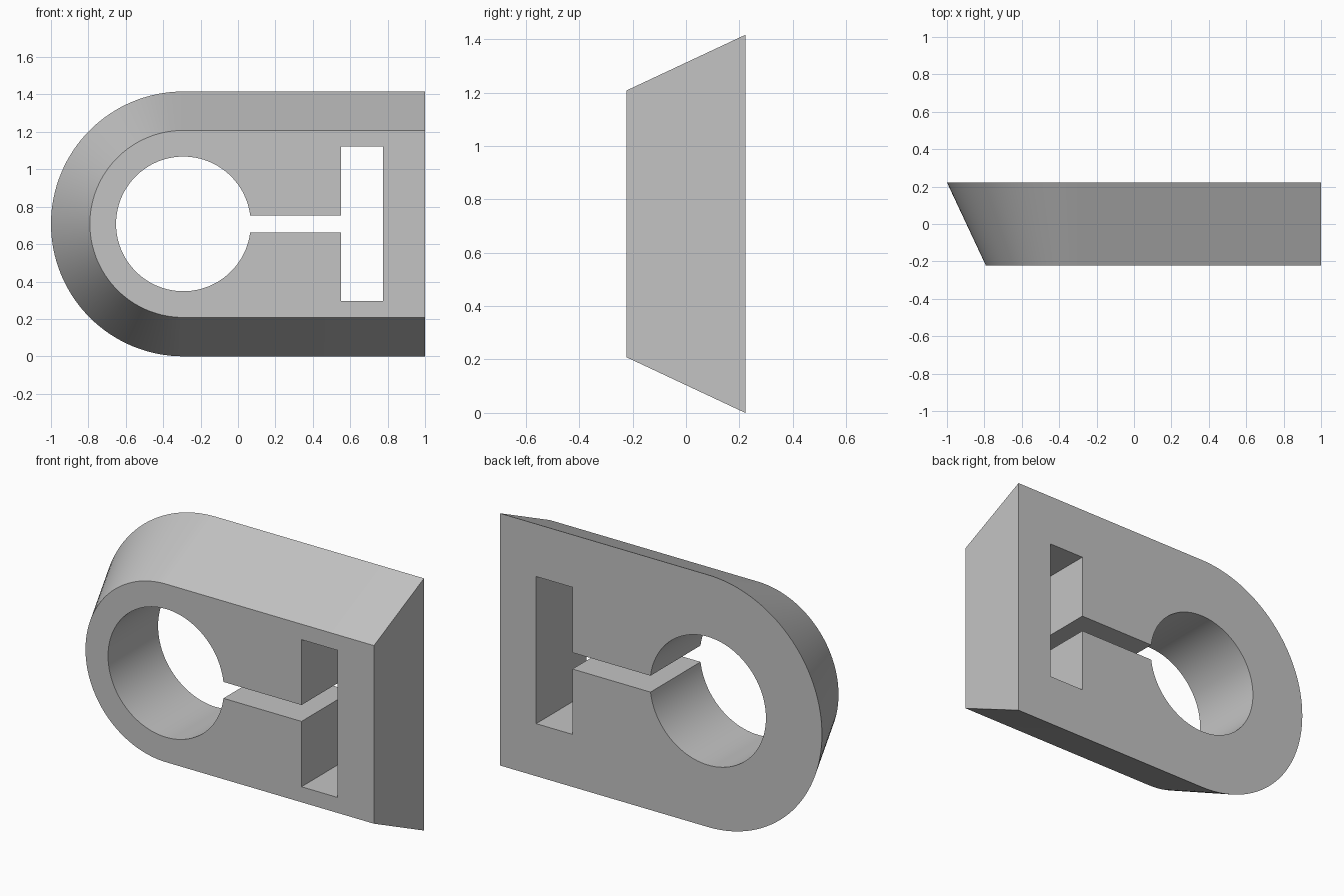
import bpy, bmesh
from math import pi, cos, sin, asin, radians

cube = bpy.data.objects.get("Cube")
if cube:
    bpy.data.objects.remove(cube, do_unlink=True)

CX, CZ = -0.292, 0.708        # centre of the round end and the bore
HALF = 0.222                  # half thickness
FRONT_R, BACK_R = 0.5, 0.708  # tapered outer radii
BORE_R, GAP = 0.36, 0.046     # bore radius, half height of the slit
SLOT_L, SLOT_R, SLOT_H = 0.55, 0.775, 0.413

grey = bpy.data.materials.new("plain_grey")
grey.use_nodes = True
colour = (0.55, 0.55, 0.55, 1)
grey.diffuse_color = colour
grey.node_tree.nodes["Principled BSDF"].inputs["Base Color"].default_value = colour


def arc(radius, start, end, steps):
    angles = [start + (end - start) * i / steps for i in range(steps + 1)]
    return [(CX + radius * cos(a), CZ + radius * sin(a)) for a in angles]


def outline(radius):
    """Straight-sided outline with a round left end."""
    return arc(radius, pi / 2, 3 * pi / 2, 64) + [(1, CZ - radius), (1, CZ + radius)]


def keyhole():
    """Round bore joined by a thin slit to an upright rectangular slot."""
    a = asin(GAP / BORE_R)
    lower = [(SLOT_L, -GAP), (SLOT_L, -SLOT_H), (SLOT_R, -SLOT_H)]
    upper = [(x, -z) for x, z in reversed(lower)]
    return arc(BORE_R, a, 2 * pi - a, 96) + [(x, CZ + z) for x, z in lower + upper]


bm = bmesh.new()


def ring(points, y):
    verts = [bm.verts.new((x, y, z)) for x, z in points]
    edges = [bm.edges.new((v, verts[i - 1])) for i, v in enumerate(verts)]
    return verts, edges


def wall(front, back):
    for i in range(len(front)):
        bm.faces.new((front[i - 1], front[i], back[i], back[i - 1]))


# Outer and inner walls, then flat caps between their rims
outer_front, outer_back = ring(outline(FRONT_R), -HALF), ring(outline(BACK_R), HALF)
inner_front, inner_back = ring(keyhole(), -HALF), ring(keyhole(), HALF)
wall(outer_front[0], outer_back[0])
wall(inner_front[0], inner_back[0])
for outer, inner in ((outer_front, inner_front), (outer_back, inner_back)):
    bmesh.ops.triangle_fill(bm, use_beauty=True, edges=outer[1] + inner[1])
bmesh.ops.recalc_face_normals(bm, faces=bm.faces[:])
bmesh.ops.dissolve_limit(bm, angle_limit=radians(0.1), verts=bm.verts[:], edges=bm.edges[:])

mesh = bpy.data.meshes.new("clamp_block")
bm.to_mesh(mesh)
bm.free()
mesh.materials.append(grey)
block = bpy.data.objects.new("clamp_block", mesh)
bpy.context.collection.objects.link(block)

# Smooth curves with crisp rims
bpy.ops.object.select_all(action="DESELECT")
block.select_set(True)
bpy.context.view_layer.objects.active = block
bpy.ops.object.shade_smooth_by_angle(angle=radians(30))
